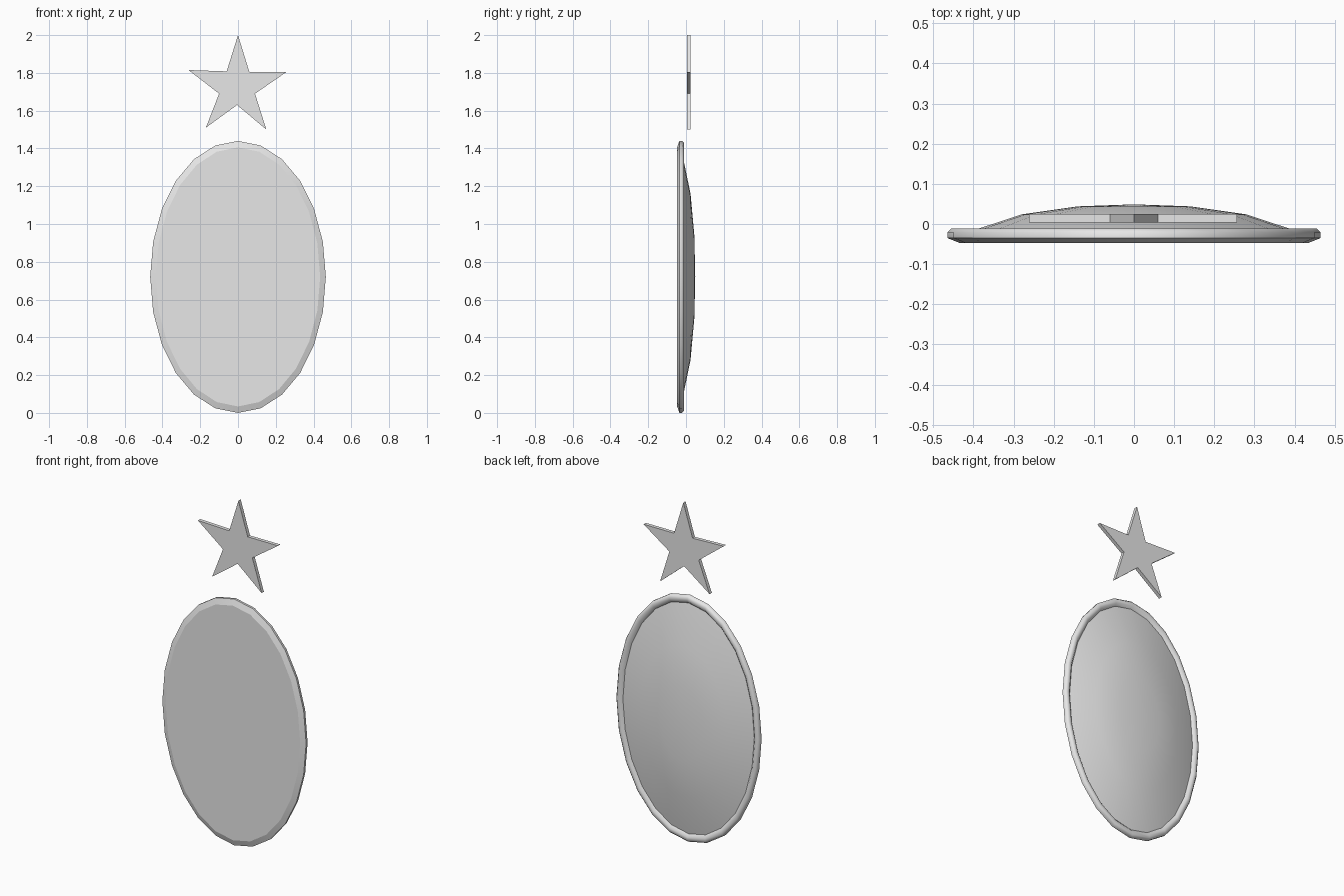
import bpy, bmesh, math

cube = bpy.data.objects.get("Cube")
if cube:
    bpy.data.objects.remove(cube, do_unlink=True)

grey = bpy.data.materials.new("light_grey")
grey.use_nodes = True
grey.diffuse_color = (0.8, 0.8, 0.8, 1)
grey.node_tree.nodes["Principled BSDF"].inputs["Base Color"].default_value = (0.8, 0.8, 0.8, 1)

SIDES = 24
CENTRE_Z = 0.72


def finish(name, bm):
    bmesh.ops.recalc_face_normals(bm, faces=bm.faces[:])
    mesh = bpy.data.meshes.new(name)
    bm.to_mesh(mesh)
    bm.free()
    mesh.materials.append(grey)
    obj = bpy.data.objects.new(name, mesh)
    bpy.context.collection.objects.link(obj)
    return obj


def smooth(obj, angle):
    bpy.ops.object.select_all(action='DESELECT')
    obj.select_set(True)
    bpy.context.view_layer.objects.active = obj
    bpy.ops.object.shade_smooth_by_angle(angle=math.radians(angle))


def oval_rings(bm, profile):
    """Bridge oval rings given as (half width, half height, y)."""
    rings = []
    for rx, rz, y in profile:
        angles = [2 * math.pi * i / SIDES for i in range(SIDES)]
        rings.append([bm.verts.new((rx * math.cos(a), y, CENTRE_Z + rz * math.sin(a)))
                      for a in angles])
    for a, b in zip(rings, rings[1:]):
        for i in range(SIDES):
            j = (i + 1) % SIDES
            bm.faces.new((a[i], a[j], b[j], b[i]))
    return rings


# Oval rim with a flat, bevelled front and a rounded back lip
bm = bmesh.new()
rings = oval_rings(bm, [(0.435, 0.686, -0.047), (0.465, 0.72, -0.035),
                        (0.465, 0.72, -0.021), (0.455, 0.71, -0.011),
                        (0.438, 0.69, -0.011), (0.425, 0.675, -0.024)])
bm.faces.new(rings[0])
rim = finish("oval_rim_and_front", bm)
smooth(rim, 50)
for face in rim.data.polygons:
    if len(face.vertices) == SIDES:
        face.use_smooth = False

# Domed back
bm = bmesh.new()
rings = oval_rings(bm, [(0.428, 0.678, -0.025), (0.28, 0.44, 0.024), (0.14, 0.22, 0.044)])
tip = bm.verts.new((0, 0.049, CENTRE_Z))
for i in range(SIDES):
    bm.faces.new((rings[-1][i], rings[-1][(i + 1) % SIDES], tip))
dome = finish("domed_back", bm)
smooth(dome, 40)

# Slightly uneven star floating above the oval
outline = [(0, 2), (0.06, 1.805), (0.257, 1.805), (0.09, 1.69), (0.15, 1.5),
           (-0.005, 1.63), (-0.17, 1.51), (-0.1, 1.69), (-0.262, 1.815), (-0.06, 1.808)]
bm = bmesh.new()
front = bm.faces.new([bm.verts.new((x, 0.004, z)) for x, z in outline])
extruded = bmesh.ops.extrude_face_region(bm, geom=[front], use_keep_orig=True)
back = [v for v in extruded["geom"] if isinstance(v, bmesh.types.BMVert)]
bmesh.ops.translate(bm, verts=back, vec=(0, 0.021, 0))
finish("star", bm)
